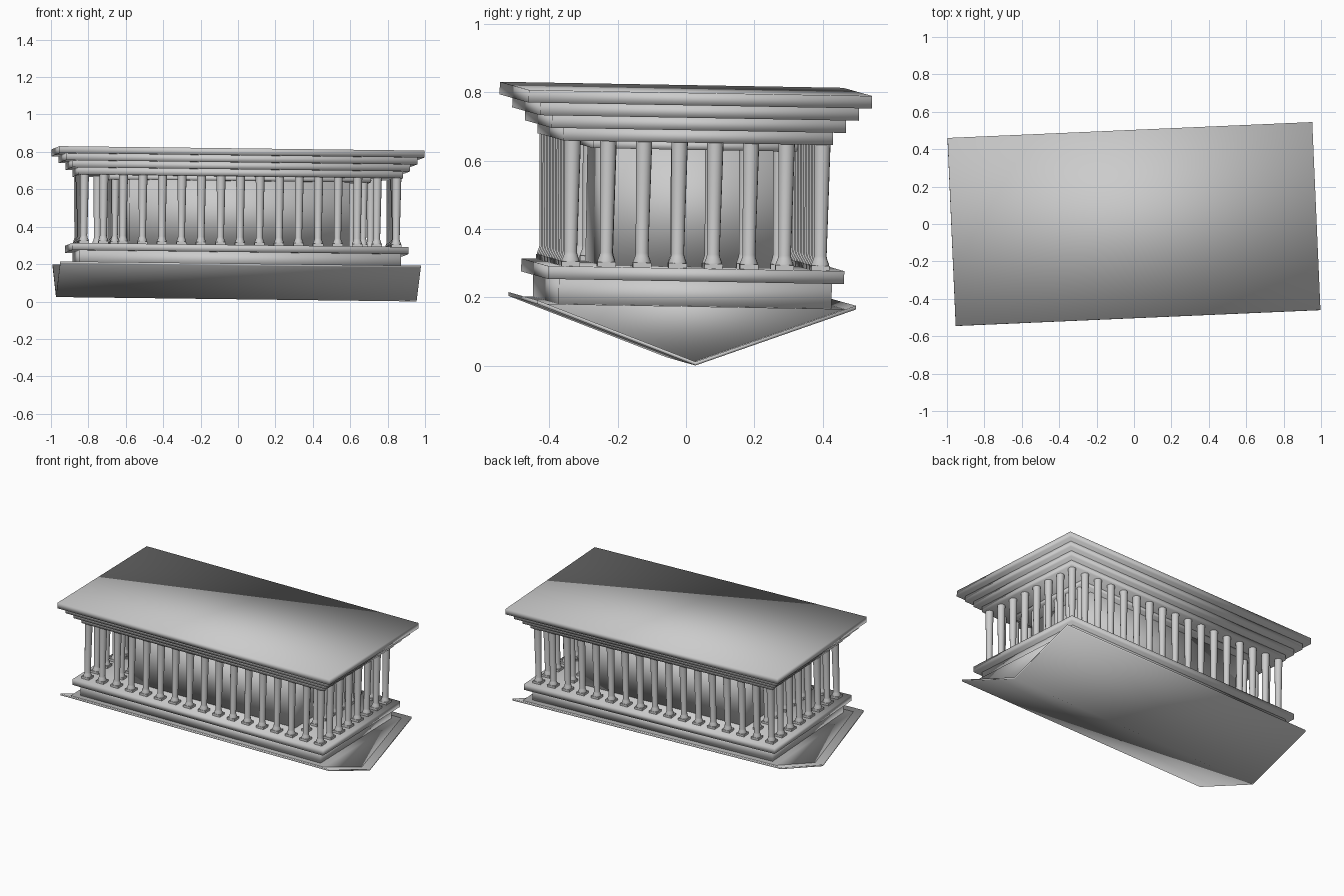
import bpy, bmesh, math
from mathutils import Matrix, Vector

if "Cube" in bpy.data.objects:
    bpy.data.objects.remove(bpy.data.objects["Cube"], do_unlink=True)

# One stone colour
stone = bpy.data.materials.new("grey_stone")
stone.use_nodes = True
colour = (0.6, 0.6, 0.6, 1)
stone.diffuse_color = colour
stone.node_tree.nodes["Principled BSDF"].inputs["Base Color"].default_value = colour

# The whole building is slightly turned and tilted; local z = 0 is its flat top
tilt = Vector((0, 0, 1)).rotation_difference(Vector((0.0115, 0.018, 1)))
frame = (Matrix.Translation((0, 0, 0.81)) @ tilt.to_matrix().to_4x4()
         @ Matrix.Rotation(math.radians(2.5), 4, "Z"))


def mesh_from(bm, name):
    bmesh.ops.recalc_face_normals(bm, faces=bm.faces[:])
    for f in bm.faces:
        f.smooth = True
    mesh = bpy.data.meshes.new(name)
    bm.to_mesh(mesh)
    bm.free()
    mesh.materials.append(stone)
    return mesh


def place(mesh, name, x=0, y=0, z=0):
    ob = bpy.data.objects.new(name, mesh)
    bpy.context.scene.collection.objects.link(ob)
    ob.matrix_world = frame @ Matrix.Translation((x, y, z))
    return ob


def add_box(bm, half_x, half_y, top, bottom):
    m = (Matrix.Translation((0, 0, (top + bottom) / 2))
         @ Matrix.Diagonal((2 * half_x, 2 * half_y, top - bottom, 1)))
    bmesh.ops.create_cube(bm, size=1, matrix=m)


def slab(name, half_x, half_y, top, bottom):
    bm = bmesh.new()
    add_box(bm, half_x, half_y, top, bottom)
    return place(mesh_from(bm, name), name)


def extrude_x(name, profile, half):
    bm = bmesh.new()
    face = bm.faces.new([bm.verts.new((-half, y, z)) for y, z in profile])
    out = bmesh.ops.extrude_face_region(bm, geom=[face])
    bmesh.ops.translate(bm, vec=(2 * half, 0, 0),
                        verts=[v for v in out["geom"] if isinstance(v, bmesh.types.BMVert)])
    return place(mesh_from(bm, name), name)


def column_mesh(name, top, scale):
    # Tapered shaft, flared capital and square block, upside down
    profile = [(0.024, top), (0.0185, -0.473), (0.02, -0.482), (0.026, -0.497), (0.026, -0.502)]
    bm = bmesh.new()
    rings = []
    for r, z in profile:
        rings.append([bm.verts.new((r * scale * math.cos(a), r * scale * math.sin(a), z))
                      for a in (math.tau * i / 16 for i in range(16))])
    for low, high in zip(rings, rings[1:]):
        for i in range(16):
            j = (i + 1) % 16
            bm.faces.new((low[i], low[j], high[j], high[i]))
    bm.faces.new(rings[0])
    bm.faces.new(rings[-1])
    add_box(bm, 0.027 * scale, 0.027 * scale, -0.501, -0.517)
    return mesh_from(bm, name)


# Four steps narrowing downwards from the flat top
STEP = 0.0368
for i in range(4):
    inset = 0.036 * i
    slab(f"step_{i + 1}", 0.976 - inset, 0.503 - inset, -STEP * i, -STEP * (i + 1))

# Inner hall on its own low step
slab("hall_step", 0.70, 0.30, -0.146, -0.170)
slab("hall_walls", 0.59, 0.26, -0.169, -0.516)

# Outer ring of columns, 17 by 8
outer = column_mesh("column", -0.146, 1)
GAP = 0.1045
for i in range(17):
    for j in range(8):
        if i in (0, 16) or j in (0, 7):
            place(outer, f"column_{i + 1}_{j + 1}", (i - 8) * GAP, (j - 3.5) * GAP)

# Porch columns at both ends of the hall
inner = column_mesh("porch_column", -0.169, 0.85)
for side, label in ((1, "left"), (-1, "right")):
    for j in range(6):
        place(inner, f"porch_column_{label}_{j + 1}", side * 0.665, (j - 2.5) * 0.1)

# Beam courses between columns and roof
slab("beam_ledge", 0.90, 0.434, -0.515, -0.553)
slab("beam_course", 0.862, 0.400, -0.552, -0.630)

# Inverted gable: solid core with thin overhanging roof sheets
extrude_x("gable_core", [(-0.437, -0.626), (0, -0.789), (0.437, -0.626)], 0.91)
extrude_x("roof_sheets", [(-0.467, -0.626), (0, -0.798), (0.467, -0.626),
                          (0.467, -0.615), (0, -0.787), (-0.467, -0.615)], 0.965)

# Keep the column rims and block edges crisp
bpy.ops.object.select_all(action="DESELECT")
for name in ("column_1_1", "porch_column_left_1"):
    ob = bpy.data.objects[name]
    ob.select_set(True)
    bpy.context.view_layer.objects.active = ob
bpy.ops.object.shade_smooth_by_angle(angle=math.radians(40))
